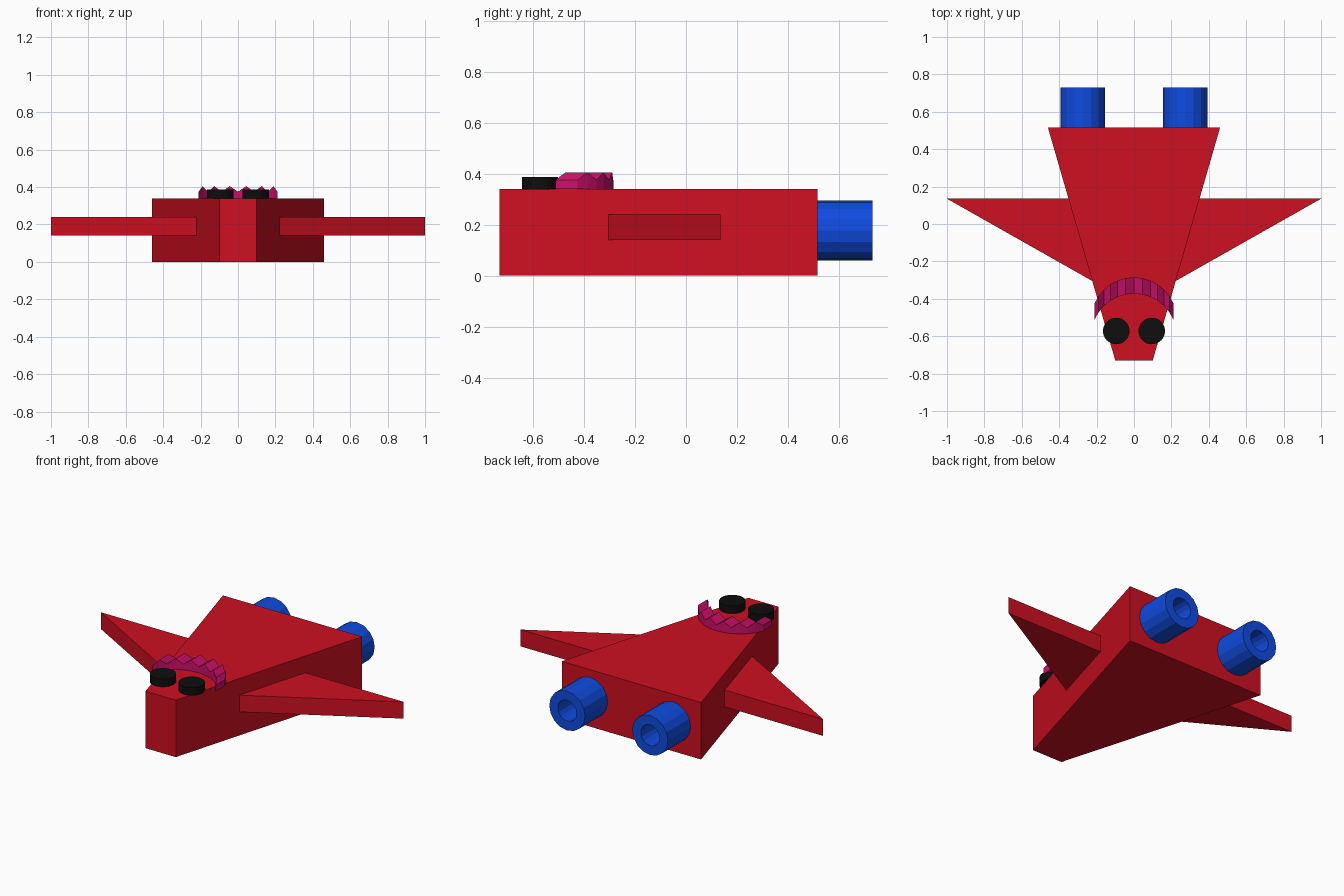
import bpy, bmesh
from math import sin, cos, pi, radians

if "Cube" in bpy.data.objects:
    bpy.data.objects.remove(bpy.data.objects["Cube"])


def material(name, rgb):
    m = bpy.data.materials.new(name)
    m.diffuse_color = (*rgb, 1)
    m.use_nodes = True
    m.node_tree.nodes["Principled BSDF"].inputs["Base Color"].default_value = m.diffuse_color
    return m


RED = material("red", (0.62, 0.005, 0.015))
BLUE = material("blue", (0.005, 0.07, 0.75))
BLACK = material("black", (0.004, 0.004, 0.004))
PINK = material("pink", (0.6, 0.005, 0.14))


def make(name, verts, faces, mat):
    bm = bmesh.new()
    vs = [bm.verts.new(v) for v in verts]
    for f in faces:
        bm.faces.new([vs[i] for i in f])
    bmesh.ops.recalc_face_normals(bm, faces=bm.faces)
    me = bpy.data.meshes.new(name)
    bm.to_mesh(me)
    bm.free()
    me.materials.append(mat)
    ob = bpy.data.objects.new(name, me)
    bpy.context.collection.objects.link(ob)
    return ob


def prism(name, outline, z0, z1, mat):
    n = len(outline)
    verts = [(x, y, z) for z in (z0, z1) for x, y in outline]
    faces = [range(n), range(n, 2 * n)]
    faces += [(i, (i + 1) % n, n + (i + 1) % n, n + i) for i in range(n)]
    return make(name, verts, faces, mat)


def tube(name, x, z, r_out, r_in, y0, y1, n, mat):
    rings = [(r_out, y0), (r_out, y1), (r_in, y1), (r_in, y0)]
    verts = [(x + r * sin(2 * pi * i / n), y, z + r * cos(2 * pi * i / n))
             for r, y in rings for i in range(n)]
    faces = [(k * n + i, k * n + (i + 1) % n,
              (k + 1) % 4 * n + (i + 1) % n, (k + 1) % 4 * n + i)
             for k in range(4) for i in range(n)]
    return make(name, verts, faces, mat)


# wedge-shaped hull
prism("body", [(-0.10, -0.73), (0.10, -0.73), (0.46, 0.515), (-0.46, 0.515)], 0, 0.34, RED)

for s, side in ((-1, "left"), (1, "right")):
    # swept wing, rooted just inside the hull
    prism(side + "_wing", [(s * 0.21, -0.312), (s * 1.0, 0.135), (s * 0.33, 0.135)],
          0.14, 0.24, RED)
    # hollow engine nozzle
    tube(side + "_engine", s * 0.274, 0.177, 0.118, 0.062, 0.51, 0.73, 16, BLUE)
    # round black disc on the nose
    disc = [(s * 0.095 + 0.071 * cos(2 * pi * i / 32), -0.572 + 0.071 * sin(2 * pi * i / 32))
            for i in range(32)]
    prism(side + "_nose_disc", disc, 0.338, 0.386, BLACK)

# toothed arched crest: zigzag-topped arc, extruded along y
R, STEPS, DEPTH = 0.229, 12, 0.087
verts, faces = [], []
for i in range(STEPS + 1):
    a = radians(-67 + 134 * i / STEPS)
    x, y = R * sin(a), -0.285 - R + R * cos(a)
    top = 0.405 if i % 2 else 0.375
    verts += [(x, y, 0.339), (x, y, top), (x, y - DEPTH, top), (x, y - DEPTH, 0.339)]
    if i:
        b, c = 4 * (i - 1), 4 * i
        faces += [(b + k, b + (k + 1) % 4, c + (k + 1) % 4, c + k) for k in range(4)]
faces += [range(4), range(4 * STEPS, 4 * STEPS + 4)]
make("crest", verts, faces, PINK)
